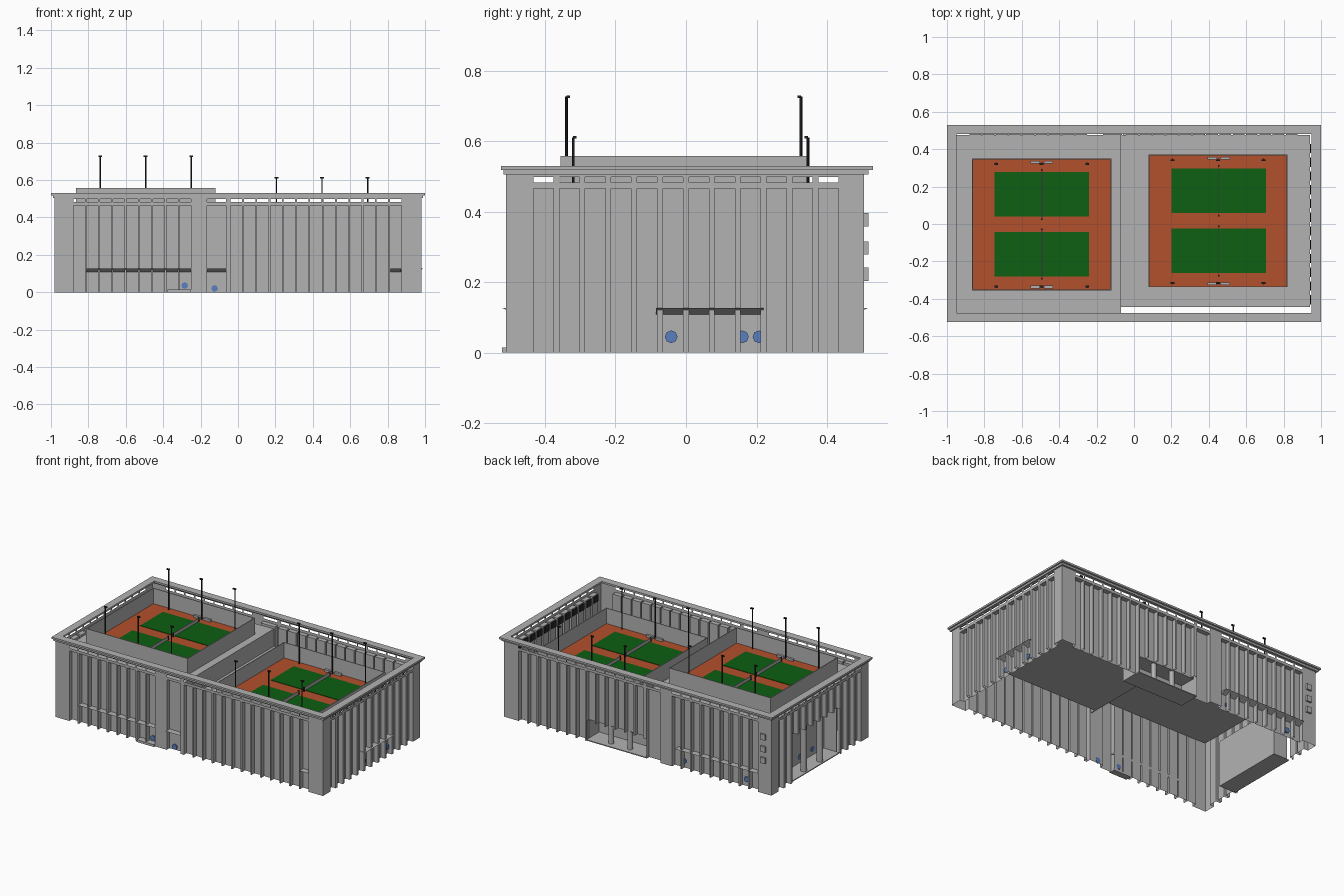
import bpy, bmesh, math
from mathutils import Matrix, Vector

if "Cube" in bpy.data.objects:
    bpy.data.objects.remove(bpy.data.objects["Cube"])


def material(name, rgb):
    m = bpy.data.materials.new(name)
    m.use_nodes = True
    m.diffuse_color = (*rgb, 1)
    m.node_tree.nodes["Principled BSDF"].inputs["Base Color"].default_value = (*rgb, 1)
    return m


GREY = material("concrete grey", (0.45, 0.45, 0.45))
ORANGE = material("clay orange", (0.45, 0.08, 0.025))
GREEN = material("court green", (0.004, 0.115, 0.006))
BLUE = material("plate blue", (0.1, 0.21, 0.52))
DARK = material("metal black", (0.02, 0.02, 0.02))


def finish(name, bm, mat):
    mesh = bpy.data.meshes.new(name)
    bm.to_mesh(mesh)
    bm.free()
    mesh.materials.append(mat)
    ob = bpy.data.objects.new(name, mesh)
    bpy.context.collection.objects.link(ob)
    return ob


def boxes(name, mat, items):
    """One object made of boxes given as x0, x1, y0, y1, z0, z1."""
    bm = bmesh.new()
    for x0, x1, y0, y1, z0, z1 in items:
        mid = Vector((x0 + x1, y0 + y1, z0 + z1)) / 2
        size = Matrix.Diagonal((x1 - x0, y1 - y0, z1 - z0, 1))
        bmesh.ops.create_cube(bm, size=1, matrix=Matrix.Translation(mid) @ size)
    return finish(name, bm, mat)


def ring(x0, x1, y0, y1, w, z0, z1):
    return [(x0, x1, y0, y0 + w, z0, z1), (x0, x1, y1 - w, y1, z0, z1),
            (x0, x0 + w, y0 + w, y1 - w, z0, z1), (x1 - w, x1, y0 + w, y1 - w, z0, z1)]


# Each side maps (distance along, depth inward, height) to a point
SIDES = {
    "front": lambda u, d, z: (u, -0.51 + d, z),
    "back": lambda u, d, z: (u, 0.505 - d, z),
    "right": lambda u, d, z: (0.98 - d, u, z),
    "left": lambda u, d, z: (-0.98 + d, u, z),
}
TOP, SLOT0, SLOT1, EAVE, DEEP = 0.465, 0.483, 0.498, 0.52, 0.03


def wall(side, ends, panels, opening=None):
    """Sheet wall with recessed panels, slots above and an optional opening."""
    P, bm = SIDES[side], bmesh.new()

    def quad(*pts):
        bm.faces.new([bm.verts.new(P(*p)) for p in pts])

    def flat(u0, u1, z0, z1, d=0):
        quad((u0, d, z0), (u1, d, z0), (u1, d, z1), (u0, d, z1))

    def base(u0, u1):
        if opening and opening[0] < (u0 + u1) / 2 < opening[1]:
            return opening[2]
        return 0

    u = ends[0]
    for a, b in panels:
        flat(u, a, base(u, a), EAVE)
        z = base(a, b)
        flat(a, b, z, TOP, DEEP)
        for e in (a, b):
            quad((e, 0, z), (e, DEEP, z), (e, DEEP, TOP), (e, 0, TOP))
        quad((a, 0, TOP), (b, 0, TOP), (b, DEEP, TOP), (a, DEEP, TOP))
        flat(a, b, TOP, SLOT0)
        flat(a, b, SLOT1, EAVE)
        u = b
    flat(u, ends[1], 0, EAVE)
    bmesh.ops.remove_doubles(bm, verts=bm.verts, dist=0.0001)
    bmesh.ops.recalc_face_normals(bm, faces=bm.faces)
    finish(side + "_wall", bm, GREY)


def run(start, count, pitch, width):
    return [(start + i * pitch, start + i * pitch + width) for i in range(count)]


long_panels = run(-0.88, 9, 0.071, 0.061) + [(-0.165, -0.063)] + run(-0.04, 13, 0.071, 0.062)
short_panels = run(-0.433, 12, 0.0735, 0.057)
wall("front", (-0.98, 0.98), long_panels)
wall("back", (-0.98, 0.98), long_panels, (-0.06, 0.38, 0.13))
wall("right", (-0.51, 0.505), short_panels)
wall("left", (-0.51, 0.505), short_panels, (-0.22, 0.27, 0.3))

# Stepped cornice
boxes("cornice", GREY, ring(-1, 1, -0.525, 0.53, 0.05, 0.518, 0.53)
      + ring(-0.99, 0.99, -0.518, 0.518, 0.02, 0.505, 0.518))


# Sloped awnings over the doors
def awning(side, u0, u1):
    bm = bmesh.new()
    section = ((DEEP, 0.108), (DEEP, 0.127), (-0.012, 0.127))
    a, b = [[bm.verts.new(SIDES[side](u, d, z)) for d, z in section] for u in (u0, u1)]
    bm.faces.new(a)
    bm.faces.new(b)
    for i in range(3):
        j = (i + 1) % 3
        bm.faces.new((a[i], a[j], b[j], b[i]))
    bmesh.ops.recalc_face_normals(bm, faces=bm.faces)
    finish(side + "_awning", bm, GREY)


for side, u0, u1 in (("front", -0.81, -0.25), ("front", -0.165, -0.063), ("front", 0.815, 0.872),
                     ("right", -0.085, 0.22), ("back", -0.88, -0.28)):
    awning(side, u0, u1)


# Round blue door plates
def plate(side, u, z, r=0.02, depth=0.027):
    bm = bmesh.new()
    axis = "X" if side in ("front", "back") else "Y"
    turn = Matrix.Rotation(math.pi / 2, 4, axis)
    spot = Matrix.Translation(SIDES[side](u, depth, z))
    bmesh.ops.create_cone(bm, cap_ends=True, segments=8, radius1=r, radius2=r,
                          depth=0.008, matrix=spot @ turn)
    finish(side + "_door_plate", bm, BLUE)


for side, u, z in (("front", -0.285, 0.036), ("front", -0.125, 0.02), ("right", -0.042, 0.045),
                   ("right", 0.16, 0.045), ("right", 0.207, 0.045),
                   ("back", -0.32, 0.045), ("back", -0.78, 0.045)):
    plate(side, u, z, 0.018)
for u in (-0.1, 0.03, 0.16):
    plate("left", u, 0.045, 0.02, 0.125)

# Front step and recessed lobbies
boxes("front_step", GREY, [(-0.378, -0.25, -0.522, -0.48, 0, 0.015)])
boxes("side_lobby", GREY, [
    (-0.97, -0.85, -0.22, 0.27, 0, 0.006), (-0.857, -0.85, -0.22, 0.27, 0, 0.3),
    (-0.95, -0.85, -0.22, 0.27, 0.3, 0.306),
    (-0.95, -0.85, -0.226, -0.22, 0, 0.3), (-0.95, -0.85, 0.27, 0.276, 0, 0.3)])
boxes("back_lobby", GREY, [
    (-0.06, 0.38, 0.36, 0.5, 0, 0.006), (-0.06, 0.38, 0.36, 0.366, 0, 0.13),
    (-0.06, 0.38, 0.36, 0.475, 0.13, 0.136),
    (-0.066, -0.06, 0.36, 0.475, 0, 0.13), (0.38, 0.386, 0.36, 0.475, 0, 0.13)])


def column(name, x, y, r, z0, z1, mat, sides):
    bm = bmesh.new()
    bmesh.ops.create_cone(bm, cap_ends=True, segments=sides, radius1=r, radius2=r, depth=z1 - z0,
                          matrix=Matrix.Translation((x, y, (z0 + z1) / 2)))
    finish(name, bm, mat)


for y in (-0.06, 0.11):
    column("side_lobby_column", -0.94, y, 0.02, 0, 0.3, GREY, 12)
for x in (0.09, 0.23):
    column("back_lobby_column", x, 0.455, 0.016, 0, 0.13, GREY, 12)

# Plain plaques on the back corner pier
boxes("back_plaques", GREY, [(-0.94, -0.905, 0.503, 0.517, z, z + 0.038) for z in (0.203, 0.278, 0.358)])

# Roof decks at two levels, with the riser between them
HIGH, LOW = 0.45, 0.335
boxes("high_deck", GREY, [(-0.95, -0.07, -0.478, 0.475, HIGH - 0.01, HIGH)])
boxes("low_deck", GREY, [(-0.07, 0.94, -0.445, 0.475, LOW - 0.01, LOW)])
boxes("deck_riser", GREY, [(-0.076, -0.07, -0.478, 0.475, LOW - 0.01, HIGH)])
boxes("parapet_louvre", DARK, [(0.941, 0.946, y, y + 0.05, 0.42, 0.462)
                               for y in (-0.43 + i * 0.0735 for i in range(12))])


# Walled court pair: floor, playing areas, nets, benches and lamp masts
def courts(tag, x0, x1, y0, y1, z, greens, gx, masts, mast_ys):
    boxes(tag + "_court_floor", ORANGE, [(x0, x1, y0, y1, z, z + 0.006)])
    boxes(tag + "_court_walls", GREY, ring(x0 - 0.003, x1 + 0.003, y0 - 0.003, y1 + 0.003, 0.005, z, z + 0.108))
    boxes(tag + "_playing_areas", GREEN, [(gx[0], gx[1], a, b, z + 0.006, z + 0.009) for a, b in greens])
    mid = sum(gx) / 2
    boxes(tag + "_nets", GREY, [(mid - 0.002, mid + 0.002, a - 0.012, b + 0.012, z + 0.009, z + 0.03)
                                for a, b in greens])
    boxes(tag + "_net_posts", DARK, [(mid - 0.004, mid + 0.004, y - 0.004, y + 0.004, z, z + 0.034)
                                     for a, b in greens for y in (a - 0.014, b + 0.014)])
    boxes(tag + "_benches", GREY, [(mid + s - 0.025, mid + s + 0.025, y - 0.007, y + 0.007, z, z + 0.02)
                                   for y in (y0 + 0.016, y1 - 0.016) for s in (-0.035, 0.035)])
    heads = []
    for y, inward in zip(mast_ys, (1, -1)):
        for x in masts:
            column(tag + "_lamp_mast", x, y, 0.004, z, z + 0.276, DARK, 6)
            tip = y + inward * 0.01
            heads.append((x - 0.01, x + 0.01, min(y, tip), max(y, tip), z + 0.272, z + 0.28))
    boxes(tag + "_lamp_heads", DARK, heads)


courts("high", -0.863, -0.123, -0.353, 0.347, HIGH, ((-0.28, -0.042), (0.04, 0.277)),
       (-0.745, -0.24), (-0.737, -0.494, -0.25), (-0.339, 0.326))
courts("low", 0.08, 0.818, -0.335, 0.368, LOW, ((-0.262, -0.025), (0.058, 0.297)),
       (0.2, 0.705), (0.206, 0.449, 0.693), (-0.32, 0.346))
